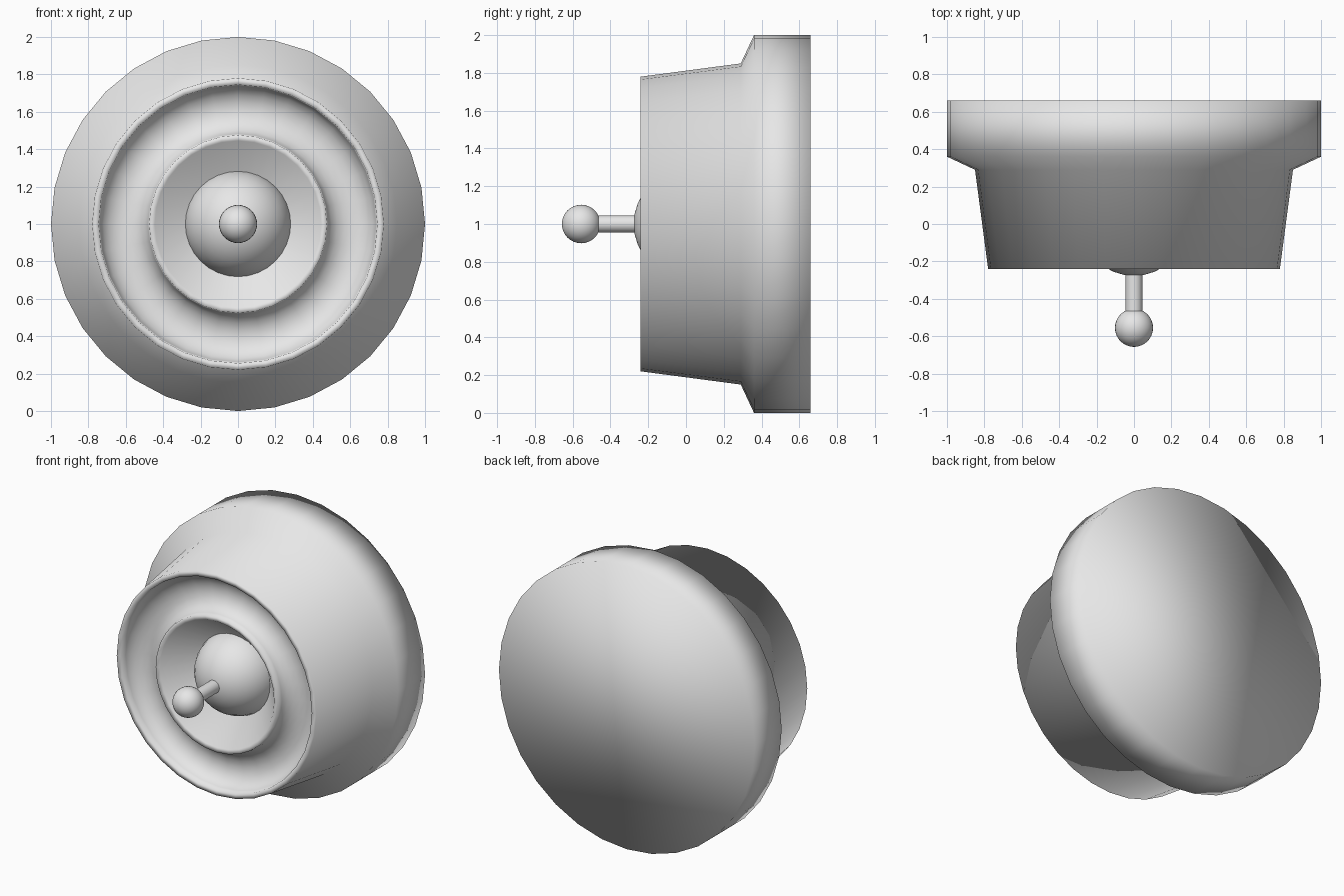
import bpy, bmesh, math
from mathutils import Matrix

if "Cube" in bpy.data.objects:
    bpy.data.objects.remove(bpy.data.objects["Cube"])

grey = bpy.data.materials.new("light grey")
grey.diffuse_color = (0.8, 0.8, 0.8, 1)
grey.use_nodes = True
grey.node_tree.nodes["Principled BSDF"].inputs["Base Color"].default_value = grey.diffuse_color


def finish(bm, name):
    bmesh.ops.recalc_face_normals(bm, faces=bm.faces)
    me = bpy.data.meshes.new(name)
    bm.to_mesh(me)
    bm.free()
    for p in me.polygons:
        p.use_smooth = True
    me.materials.append(grey)
    ob = bpy.data.objects.new(name, me)
    bpy.context.collection.objects.link(ob)
    return ob


def lathe(name, profile, sides):
    """Turn (radius, y) points around the front-to-back axis at z = 1."""
    bm = bmesh.new()
    rings = []
    for r, y in profile:
        ring = []
        for i in range(sides):
            a = 2 * math.pi * i / sides
            ring.append(bm.verts.new((r * math.sin(a), y, 1 + r * math.cos(a))))
        rings.append(ring)
    for a, b in zip(rings, rings[1:]):
        for i in range(sides):
            j = (i + 1) % sides
            bm.faces.new((a[i], a[j], b[j], b[i]))
    bm.faces.new(rings[0])
    bm.faces.new(rings[-1])
    return finish(bm, name)


def ball(name, y, radius):
    bm = bmesh.new()
    m = Matrix.Translation((0, y, 1)) @ Matrix.Rotation(math.pi / 2, 4, 'X')
    bmesh.ops.create_uvsphere(bm, u_segments=32, v_segments=16, radius=radius, matrix=m)
    return finish(bm, name)


# Body: flanged back, tapered side, rounded trough, inner ring and dish
profile = [(1.0, 0.66), (1.0, 0.36), (0.85, 0.29), (0.78, -0.24), (0.745, -0.24)]
for k in range(1, 10):
    t = math.pi * k / 10
    profile.append((0.61 + 0.135 * math.cos(t), -0.235 + 0.12 * math.sin(t)))
profile += [(0.475, -0.24), (0.445, -0.232), (0.26, -0.02)]
lathe("body", profile, 32)

# Domed centre
ball("dome", 0.01, 0.287)

# Stem and knob
stem = lathe("stem", [(0.045, -0.22), (0.045, -0.5)], 32)
for p in stem.data.polygons:
    p.use_smooth = len(p.vertices) == 4
ball("knob", -0.555, 0.102)
